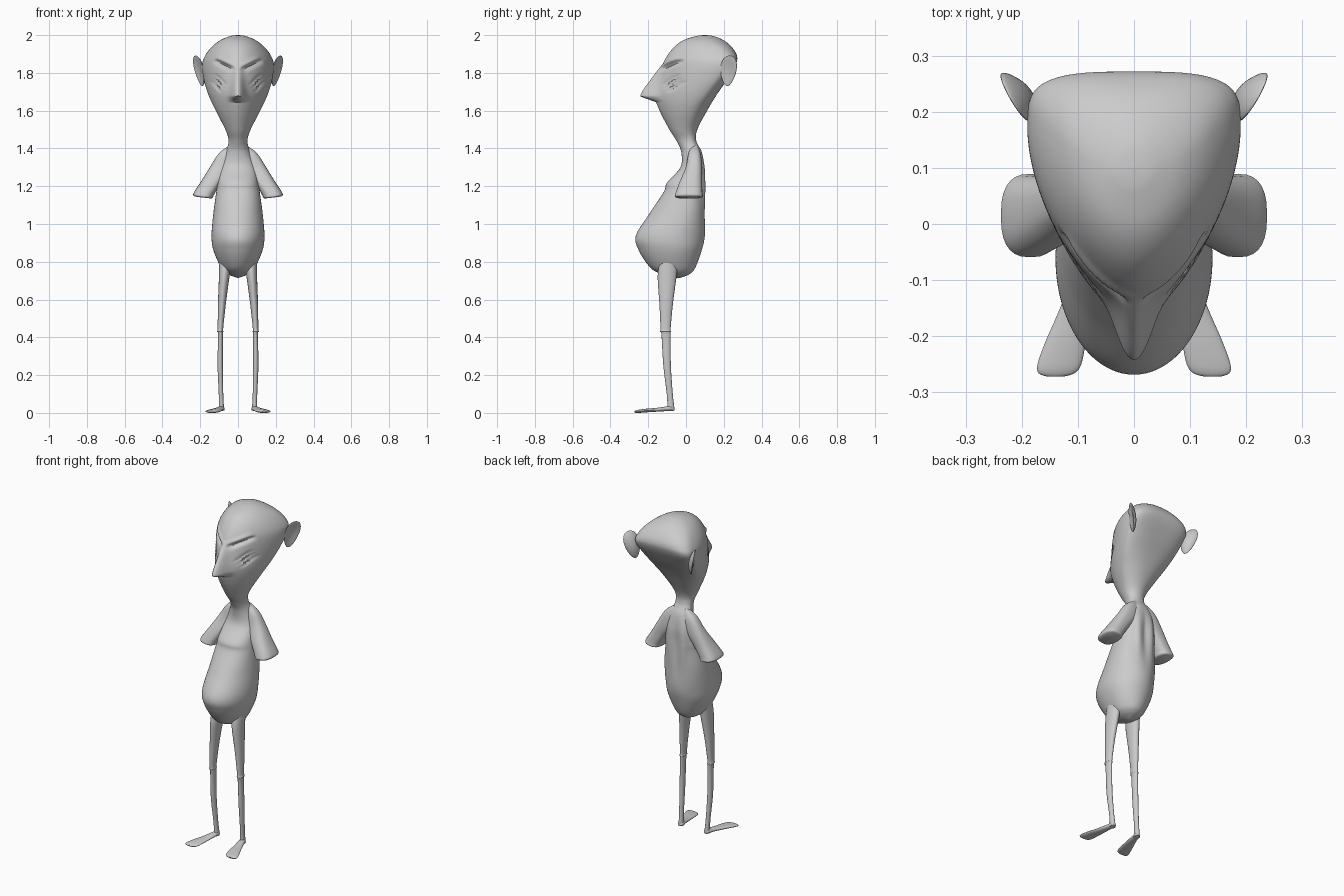
import bpy, bmesh, math
from mathutils import Matrix, Vector

if "Cube" in bpy.data.objects:
    bpy.data.objects.remove(bpy.data.objects["Cube"])

skin = bpy.data.materials.new("grey_skin")
skin.use_nodes = True
GREY = (0.6, 0.6, 0.6, 1)
skin.diffuse_color = GREY
skin.node_tree.nodes["Principled BSDF"].inputs["Base Color"].default_value = GREY


def smooth_rows(rows, steps):
    """Catmull-Rom interpolation of every column of a ring table."""
    out = []
    for i in range(len(rows) - 1):
        quad = [rows[max(0, i - 1)], rows[i], rows[i + 1], rows[min(len(rows) - 1, i + 2)]]
        for k in range(steps):
            t = k / steps
            out.append([b + t / 2 * (c - a + t * (2*a - 5*b + 4*c - d + t * (3*(b - c) + d - a)))
                        for a, b, c, d in zip(*quad)])
    return out + [rows[-1]]


def finish(bm, name, angle=40):
    bmesh.ops.recalc_face_normals(bm, faces=bm.faces)
    mesh = bpy.data.meshes.new(name)
    bm.to_mesh(mesh)
    bm.free()
    mesh.materials.append(skin)
    obj = bpy.data.objects.new(name, mesh)
    bpy.context.collection.objects.link(obj)
    bpy.ops.object.select_all(action='DESELECT')
    obj.select_set(True)
    bpy.context.view_layer.objects.active = obj
    bpy.ops.object.shade_smooth_by_angle(angle=math.radians(angle))
    return obj


def loft(name, rings):
    """Skin a list of point rings and cap both ends."""
    bm = bmesh.new()
    loops = [[bm.verts.new(p) for p in ring] for ring in rings]
    n = len(loops[0])
    for a, b in zip(loops, loops[1:]):
        for i in range(n):
            j = (i + 1) % n
            bm.faces.new((a[i], a[j], b[j], b[i]))
    bm.faces.new(loops[0])
    bm.faces.new(loops[-1])
    return finish(bm, name)


def power(v, e):
    return math.copysign(abs(v) ** (2 / e), v)


def segment_gap(x, z, x1, z1, x2, z2):
    """Signed offset above a slanted line, and a fade towards its ends."""
    d = Vector((x2 - x1, z2 - z1))
    p = Vector((x - x1, z - z1))
    t = p.dot(d) / d.length_squared
    fade = max(0, 1 - (2 * t - 1) ** 2) ** 0.5
    return (d.x * p.y - d.y * p.x) / d.length, fade


def bell(v, s):
    return math.exp(-(v / s) ** 2)


def relief(x, y, z, front):
    """Outward push that forms the nose, brows, eyes and cheek grooves."""
    x = abs(x)
    push = 0
    if not front:
        # shoulder blades either side of a shallow spine
        return 0.008 * bell(z - 1.2, 0.13) * (bell(x - 0.045, 0.02) - bell(x, 0.02))
    if 1.6 < z < 1.95:
        ramp = min(max(0, (1.85 - z) / 0.17), 1)
        tip = min(1, max(0, (z - 1.645) / 0.03))
        push += 0.078 * ramp * tip * bell(x, 0.02 + 0.012 * ramp)
        off, fade = segment_gap(x, z, 0.02, 1.815, 0.125, 1.865)
        push += fade * (0.009 * bell(off - 0.02, 0.013) - 0.02 * bell(off, 0.012))
        for k in range(3):
            shift = 0.017 * (k - 1)
            off, fade = segment_gap(x, z, 0.075 + shift * 0.8, 1.715 - shift,
                                    0.13 + shift * 0.5, 1.775 - shift)
            push -= 0.011 * fade * bell(off, 0.005)
    return push


# Body, neck and head: z, front y, widest y, back y, half width, front and back squareness
BODY = [
    (.715, -.05, -.04, -.03, .004, 2, 2), (.735, -.13, -.05, .02, .055, 2, 2),
    (.77, -.19, -.06, .05, .09, 2, 2), (.86, -.25, -.06, .083, .13, 2, 2),
    (.94, -.265, -.06, .1, .14, 2, 2), (1.06, -.19, -.02, .1, .13, 2.1, 2.2),
    (1.17, -.118, 0, .1, .115, 2.3, 2.2), (1.22, -.1, .02, .1, .108, 2.4, 2.2),
    (1.3, -.03, .04, .1, .095, 2.2, 2), (1.38, -.025, .04, .085, .065, 2, 2),
    (1.44, -.05, .02, .055, .05, 2, 2), (1.5, -.088, 0, .06, .067, 1.9, 2),
    (1.6, -.14, .03, .112, .118, 1.7, 2.2), (1.68, -.165, .08, .16, .155, 1.6, 2.5),
    (1.76, -.15, .13, .215, .18, 1.6, 3), (1.84, -.125, .17, .262, .19, 1.7, 4),
    (1.89, -.1, .17, .27, .175, 1.8, 3.2), (1.94, -.06, .15, .24, .137, 1.9, 2.5),
    (1.975, -.01, .12, .195, .09, 2, 2), (1.995, .055, .1, .145, .04, 2, 2),
    (2, .095, .1, .105, .004, 2, 2)]
rings = []
for z, yf, yc, yb, w, ef, eb in smooth_rows(BODY, 13):
    ring = []
    for i in range(96):
        a = math.tau * (i + 0.5) / 96
        c, s = math.cos(a), math.sin(a)
        front = s < 0
        e, reach = (ef, yc - yf) if front else (eb, yb - yc)
        x, y = w * power(c, e), reach * power(s, e)
        out = Vector((x, y)).normalized() * relief(x, y, z, front)
        ring.append((x + out.x, yc + y + out.y, z))
    rings.append(ring)
loft("body_and_head", rings)


def column(name, side, table, square=2, slope=0, n=28):
    """Loft of upright rings: z, centre x, centre y, half x, half y."""
    rings = []
    for z, cx, cy, rx, ry in smooth_rows(table, 5):
        ring = []
        for i in range(n):
            a = math.tau * i / n
            dx = rx * power(math.cos(a), square)
            ring.append((side * (cx + dx), cy + ry * power(math.sin(a), square), z + slope * dx))
        rings.append(ring)
    loft(name, rings)


ARM = [(1.415, .03, .045, .015, .015), (1.37, .055, .045, .045, .033),
       (1.3, .09, .042, .055, .044), (1.22, .143, .025, .052, .06),
       (1.165, .178, .016, .053, .071), (1.147, .185, .015, .052, .074),
       (1.14, .185, .015, .044, .066)]
LEG = [(.8, .066, -.09, .034, .05), (.72, .073, -.1, .028, .05),
       (.58, .085, -.105, .021, .036), (.45, .093, -.108, .015, .027),
       (.43, .094, -.108, .018, .029), (.415, .093, -.106, .013, .024),
       (.25, .094, -.1, .014, .02), (.1, .09, -.086, .012, .016),
       (.04, .088, -.081, .013, .018), (.012, .088, -.081, .016, .02)]
# Foot: y, centre x, half width, bottom z, top z
FOOT = [(-.062, .087, .008, .012, .024), (-.075, .088, .017, .01, .035),
        (-.11, .095, .021, .009, .033), (-.16, .108, .028, .006, .026),
        (-.21, .122, .036, .003, .022), (-.25, .133, .039, 0, .017),
        (-.266, .138, .032, 0, .013), (-.272, .14, .014, .003, .009)]


def foot(name, side):
    rings = []
    for y, cx, w, lo, hi in smooth_rows(FOOT, 4):
        angles = [math.tau * i / 24 for i in range(24)]
        rings.append([(side * (cx + w * math.cos(a)), y,
                       (lo + hi) / 2 + (hi - lo) / 2 * math.sin(a)) for a in angles])
    loft(name, rings)


def ear(name, side):
    """Thin cupped fin, broad above and tapering to the lobe."""
    bm = bmesh.new()
    bmesh.ops.create_uvsphere(bm, u_segments=32, v_segments=20, radius=1)
    turn = Matrix.Rotation(math.radians(-28), 3, 'Z') @ Matrix.Rotation(math.radians(9), 3, 'Y')
    for v in bm.verts:
        x, y, z = v.co
        rim = y * y + z * z
        p = turn @ Vector((0.011 * x + 0.014 * (rim - 0.5),
                           0.047 * y * (1 + 0.25 * z) + 0.014 * z, 0.082 * z))
        v.co = (side * (0.2 + p.x), 0.228 + p.y, 1.812 + p.z)
    finish(bm, name)


for side, label in ((1, "left"), (-1, "right")):
    column(label + "_arm", side, ARM, square=2.6, slope=0.12)
    column(label + "_leg", side, LEG)
    foot(label + "_foot", side)
    ear(label + "_ear", side)
